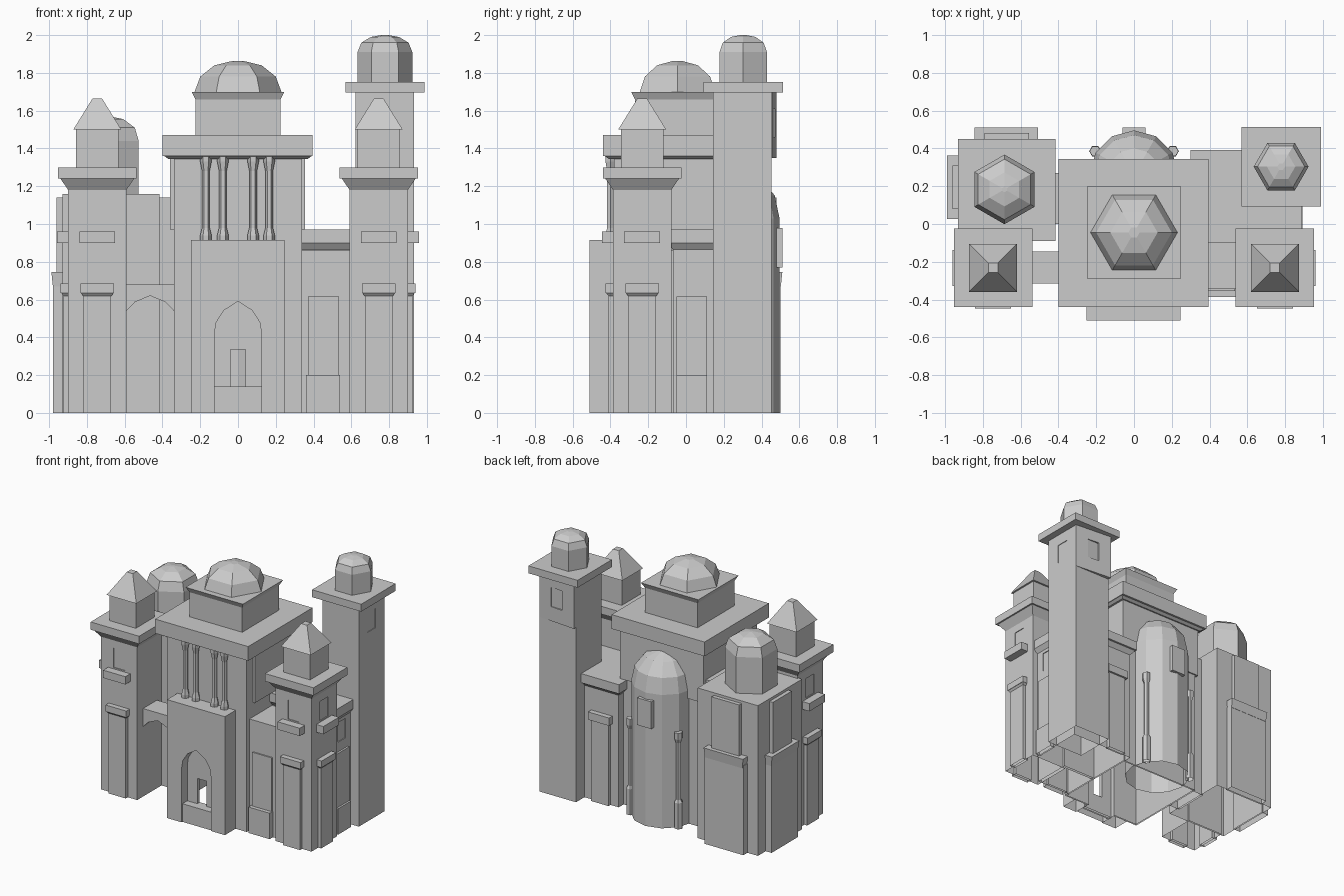
import bpy, bmesh, math
from mathutils import Vector

cube = bpy.data.objects.get("Cube")
if cube:
    bpy.data.objects.remove(cube, do_unlink=True)

stone = bpy.data.materials.new("grey_stone")
stone.use_nodes = True
GREY = (0.6, 0.6, 0.6, 1)
stone.diffuse_color = GREY
stone.node_tree.nodes["Principled BSDF"].inputs["Base Color"].default_value = GREY
parts = []


def finish(name, bm):
    bmesh.ops.recalc_face_normals(bm, faces=bm.faces)
    mesh = bpy.data.meshes.new(name)
    bm.to_mesh(mesh)
    bm.free()
    mesh.materials.append(stone)
    ob = bpy.data.objects.new(name, mesh)
    bpy.context.collection.objects.link(ob)
    parts.append(ob)
    return ob


def box(name, x0, x1, y0, y1, z0, z1, grow=0):
    """Box whose top outline may flare outward by grow."""
    bm = bmesh.new()
    bmesh.ops.create_cube(bm, size=1)
    for v in bm.verts:
        g = grow if v.co.z > 0 else 0
        v.co = Vector((x1 + g if v.co.x > 0 else x0 - g,
                       y1 + g if v.co.y > 0 else y0 - g,
                       z1 if v.co.z > 0 else z0))
    return finish(name, bm)


def lathe(name, cx, cy, profile, sides=6, turn=0):
    """Stack of regular polygons given as (radius, height)."""
    bm = bmesh.new()
    rings = []
    for r, z in profile:
        rings.append([bm.verts.new((cx + r * math.cos(a), cy + r * math.sin(a), z))
                      for a in (turn + math.tau * i / sides for i in range(sides))])
    for low, high in zip(rings, rings[1:]):
        for i in range(sides):
            j = (i + 1) % sides
            bm.faces.new((low[i], low[j], high[j], high[i]))
    bm.faces.new(rings[0])
    bm.faces.new(rings[-1])
    return finish(name, bm)


def square(name, cx, cy, profile):
    return lathe(name, cx, cy, [(h * math.sqrt(2), z) for h, z in profile], 4, math.pi / 4)


def arch_wall(name, x0, x1, y0, y1, top, cx, half, spring, peak):
    """Wall pierced by a pointed arch."""
    curve = [(1, 0), (0.92, 0.35), (0.6, 0.72), (0, 1)]
    right = [(cx + half * u, spring + (peak - spring) * v) for u, v in curve]
    left = [(2 * cx - x, z) for x, z in reversed(right[:-1])]
    ring = [(x0, 0), (x0, top), (x1, top), (x1, 0), (cx + half, 0)] + right + left + [(cx - half, 0)]
    if cx + half >= x1:  # a bridge without jambs
        ring = [(x0, top), (x1, top)] + right + left
    bm = bmesh.new()
    face = bm.faces.new([bm.verts.new((x, y0, z)) for x, z in ring])
    ext = bmesh.ops.extrude_face_region(bm, geom=[face], use_keep_orig=True)["geom"]
    bmesh.ops.translate(bm, vec=(0, y1 - y0, 0),
                        verts=[e for e in ext if isinstance(e, bmesh.types.BMVert)])
    return finish(name, bm)


def cut(ob, *bounds):
    """Carve a box-shaped opening."""
    tool = box("cutter", *bounds)
    tool.hide_render = True
    mod = ob.modifiers.new("opening", 'BOOLEAN')
    mod.object = tool
    mod.operation = 'DIFFERENCE'
    mod.solver = 'EXACT'
    bpy.context.view_layer.objects.active = ob
    bpy.ops.object.modifier_apply(modifier=mod.name)
    parts.remove(tool)
    bpy.data.objects.remove(tool, do_unlink=True)


# Central hall, hollow behind the doorway
hall = box("hall_body", -0.34, 0.34, -0.38, 0.29, 0, 1.36)
cut(hall, -0.33, 0.33, -0.37, 0.28, -0.2, 1.35)
cut(hall, -0.12, 0.12, -0.5, -0.3, -0.2, 0.42)
box("hall_frieze", -0.36, 0.355, -0.3, 0.3, 0.97, 1.36)
box("hall_cornice_lip", -0.37, 0.37, -0.41, 0.31, 1.345, 1.36, 0.02)
box("hall_cornice", -0.4, 0.395, -0.44, 0.345, 1.36, 1.47)
square("drum", 0, -0.045, [(0.225, 1.47), (0.225, 1.66), (0.245, 1.7)])
lathe("main_dome", 0, -0.045, [(0.23, 1.7), (0.2, 1.78), (0.125, 1.84), (0.03, 1.863)])

# Entrance porch with a small opening above a sill
arch_wall("porch", -0.25, 0.245, -0.51, -0.37, 0.915, 0, 0.125, 0.42, 0.59)
door = box("door_panel", -0.13, 0.13, -0.44, -0.41, 0, 0.6)
cut(door, -0.04, 0.04, -0.5, -0.35, 0.14, 0.335)
box("door_sill", -0.125, 0.125, -0.5, -0.43, 0, 0.14)
for i, x in enumerate((-0.17, -0.08, 0.08, 0.165)):
    lathe(f"porch_column_{i}", x, -0.4, [(0.03, 0.915), (0.03, 0.94), (0.02, 0.98),
          (0.02, 1.28), (0.03, 1.33), (0.03, 1.36)])

# Pair of front towers
for side, name in ((-1, "right"), (1, "left")):
    cx, cy, h = side * 0.745, -0.232, 0.154
    body = square(f"{name}_tower", cx, cy, [(h, 0), (h, 1.18)])
    cut(body, cx - 0.048, cx + 0.048, cy - 0.2, cy - h + 0.006, 0.97, 1.12)
    out = sorted((cx + side * (h - 0.006), cx + side * 0.2))
    cut(body, *out, cy - 0.048, cy + 0.048, 0.97, 1.12)
    square(f"{name}_tower_cornice", cx, cy, [(h, 1.18), (0.195, 1.24), (0.207, 1.24), (0.207, 1.3)])
    square(f"{name}_tower_turret", cx, cy, [(0.113, 1.3), (0.113, 1.5)])
    square(f"{name}_tower_roof", cx, cy, [(0.127, 1.5), (0.025, 1.665)])
    # Trim repeats on the front and the outer side
    for part, half, depth, z0, z1, grow in (("sill", 0.095, 0.06, 0.9, 0.96, 0),
                                            ("ledge", 0.088, 0.04, 0.635, 0.685, 0),
                                            ("ledge_flare", 0.075, 0.025, 0.62, 0.635, 0.012),
                                            ("panel", 0.073, 0.025, 0, 0.625, 0)):
        box(f"{name}_tower_front_{part}", cx - half, cx + half, cy - h - depth, cy - h + 0.02, z0, z1, grow)
        span = sorted((cx + side * (h - 0.02), cx + side * (h + depth)))
        box(f"{name}_tower_side_{part}", *span, cy - half, cy + half, z0, z1, grow)

# Arched bridge beside the hall
arch_wall("bridge", -0.6, -0.33, -0.315, -0.145, 0.68, -0.465, 0.135, 0.5, 0.62)

# Rear block with its domed turret
box("rear_block", -0.93, -0.415, -0.09, 0.45, 0, 1.16)
box("rear_link", -0.43, -0.33, 0, 0.27, 0, 1.14)
box("rear_side_upper_panel", -0.96, -0.92, 0.08, 0.31, 0.7, 1.14)
box("rear_side_lower_panel", -0.98, -0.92, 0.035, 0.355, 0, 0.69)
box("rear_side_lip", -0.98, -0.92, 0.035, 0.355, 0.67, 0.745, 0.008)
box("rear_back_upper_panel", -0.79, -0.555, 0.44, 0.48, 0.7, 1.14)
box("rear_back_lower_panel", -0.84, -0.51, 0.44, 0.5, 0, 0.69)
box("rear_back_lip", -0.835, -0.515, 0.44, 0.502, 0.67, 0.745, 0.008)
lathe("rear_turret", -0.685, 0.183, [(0.184, 1.16), (0.184, 1.44), (0.16, 1.51),
      (0.09, 1.555), (0.015, 1.568)], 6, math.pi / 2)

# Rounded apse at the back
lathe("apse", 0, 0.26, [(0.235, 0), (0.235, 1.03), (0.21, 1.15), (0.14, 1.24), (0.03, 1.28)], 12)
box("apse_window", -0.06, 0.06, 0.42, 0.51, 0.77, 0.98)
for side in (-1, 1):
    lathe(f"apse_column_{side}", side * 0.205, 0.385, [(0.032, 0), (0.032, 0.2), (0.02, 0.22),
          (0.02, 0.66), (0.03, 0.69), (0.03, 0.74)])

# Side wing: lower front, taller rear with flared cornice
box("wing_front", 0.33, 0.62, -0.345, -0.05, 0, 0.86)
wing = box("wing_rear", 0.33, 0.86, -0.07, 0.35, 0, 0.88)
cut(wing, 0.854, 0.95, -0.01, 0.085, 0.69, 0.84)
box("wing_flare", 0.33, 0.86, -0.07, 0.35, 0.865, 0.9, 0.025)
box("wing_cornice", 0.3, 0.885, -0.1, 0.39, 0.9, 0.97)
box("wing_front_panel", 0.37, 0.535, -0.355, -0.33, 0.2, 0.615)
box("wing_front_base", 0.36, 0.54, -0.385, -0.33, 0, 0.2)
box("wing_side_panel", 0.85, 0.875, -0.05, 0.11, 0.2, 0.615)
box("wing_side_base", 0.85, 0.89, -0.05, 0.11, 0, 0.2)
box("wing_back_panel", 0.4, 0.55, 0.34, 0.375, 0, 0.63)
box("wing_back_ledge", 0.385, 0.565, 0.34, 0.39, 0.63, 0.69)

# Tall rear tower, its upper back face turned slightly outward
tx, ty = 0.778, 0.298
tall = square("tall_tower", tx, ty, [(0.155, 0), (0.155, 1.7)])
cut(tall, 0.928, 1.0, ty - 0.05, ty + 0.05, 1.46, 1.61)
upper = box("tall_tower_upper_back", 0.623, 0.933, 0.44, 0.48, 1.35, 1.7)
for v in upper.data.vertices:
    if v.co.x > tx and v.co.y > 0.46:
        v.co.y = 0.454
cut(upper, tx - 0.05, tx + 0.05, 0.458, 0.6, 1.46, 1.61)
square("tall_tower_cap", tx, 0.303, [(0.21, 1.695), (0.21, 1.752)])
lathe("tall_tower_turret", tx, 0.303, [(0.145, 1.75), (0.145, 1.91), (0.125, 1.96),
      (0.075, 1.99), (0.02, 2.0)])

# Open the undersides so the shells stand without floors
for ob in parts:
    bm = bmesh.new()
    bm.from_mesh(ob.data)
    floor = [f for f in bm.faces if all(v.co.z < 0.001 for v in f.verts)]
    bmesh.ops.delete(bm, geom=floor, context='FACES')
    bm.to_mesh(ob.data)
    bm.free()
